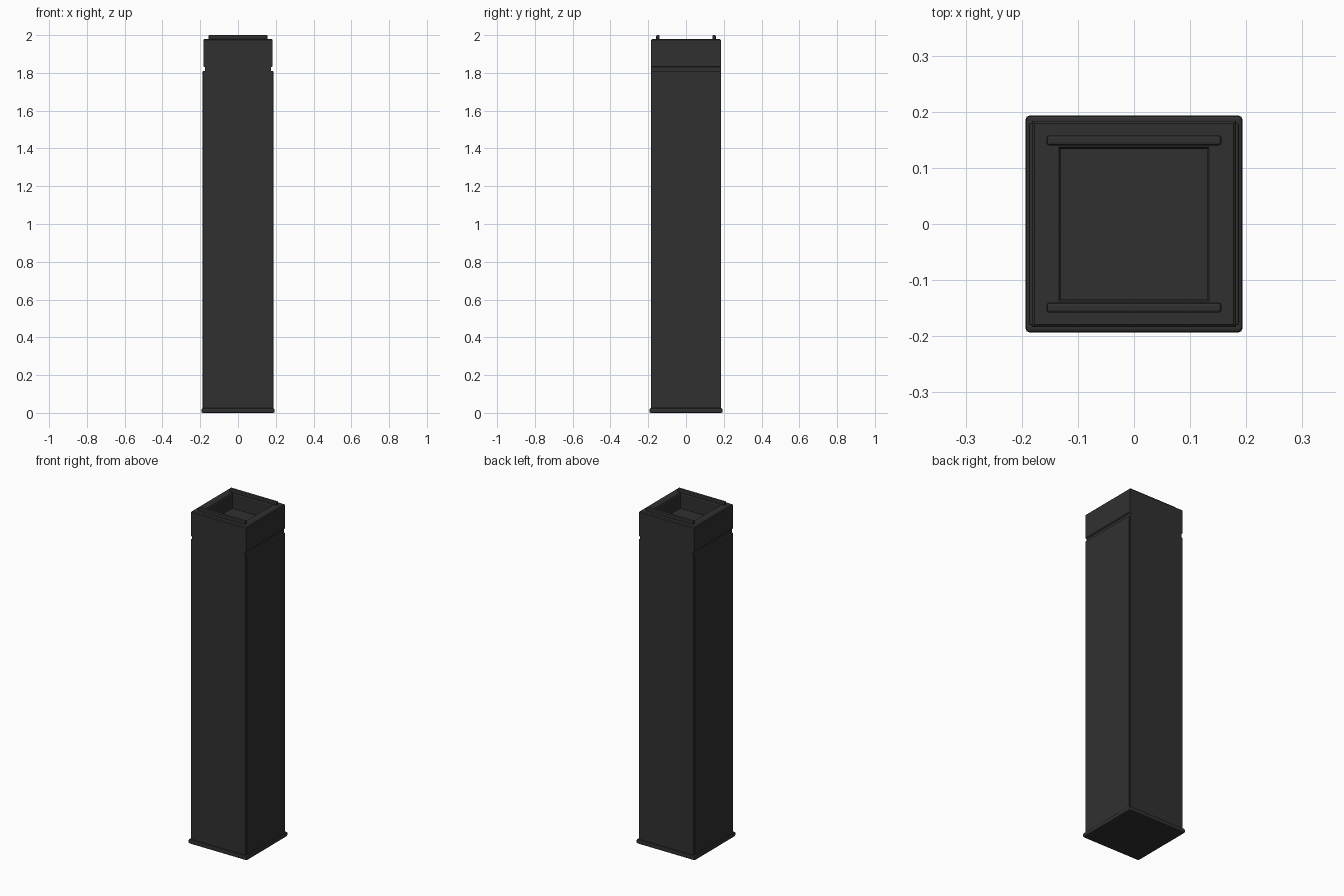
import bpy, bmesh

if "Cube" in bpy.data.objects:
    bpy.data.objects.remove(bpy.data.objects["Cube"])

mat = bpy.data.materials.new("charcoal")
mat.diffuse_color = (0.03, 0.03, 0.03, 1)
mat.use_nodes = True
mat.node_tree.nodes["Principled BSDF"].inputs["Base Color"].default_value = mat.diffuse_color


def ring_solid(name, rings):
    """Stack rectangular rings (half x, half y, z) into a closed solid."""
    bm = bmesh.new()
    loops = [[bm.verts.new((sx * hx, sy * hy, z))
              for sx, sy in ((-1, -1), (1, -1), (1, 1), (-1, 1))]
             for hx, hy, z in rings]
    for a, b in zip(loops, loops[1:]):
        for i in range(4):
            j = (i + 1) % 4
            bm.faces.new((a[i], a[j], b[j], b[i]))
    bm.faces.new(loops[0][::-1])
    bm.faces.new(loops[-1])
    return finish(name, bm)


def box(name, center, size, bevel):
    bm = bmesh.new()
    bmesh.ops.create_cube(bm, size=1)
    for v in bm.verts:
        v.co = [c + s * k for c, s, k in zip(center, size, v.co)]
    bmesh.ops.bevel(bm, geom=bm.edges[:], offset=bevel, segments=2,
                    profile=0.5, affect='EDGES')
    return finish(name, bm)


def finish(name, bm):
    me = bpy.data.meshes.new(name)
    bm.to_mesh(me)
    bm.free()
    me.materials.append(mat)
    ob = bpy.data.objects.new(name, me)
    bpy.context.collection.objects.link(ob)
    return ob


# base plate with softened edges
box("base_plate", (0, 0, 0.0125), (0.386, 0.386, 0.025), 0.006)

# column: side grooves near the top, recessed tray in the top
ring_solid("column", [
    (0.179, 0.184, 0.015),
    (0.179, 0.184, 1.805),
    (0.176, 0.184, 1.81),
    (0.176, 0.184, 1.83),
    (0.182, 0.184, 1.835),
    (0.182, 0.184, 1.975),
    (0.177, 0.179, 1.98),
    (0.134, 0.137, 1.98),
    (0.131, 0.134, 1.975),
    (0.131, 0.134, 1.89),
])

for side, s in (("left", -1), ("right", 1)):
    # raised side panels
    box(side + "_panel", (s * 0.180, 0, 0.9175), (0.014, 0.360, 1.785), 0.003)

for side, s in (("front", -1), ("back", 1)):
    # rails on the top rim
    box(side + "_rail", (0, s * 0.149, 1.985), (0.312, 0.018, 0.03), 0.005)
